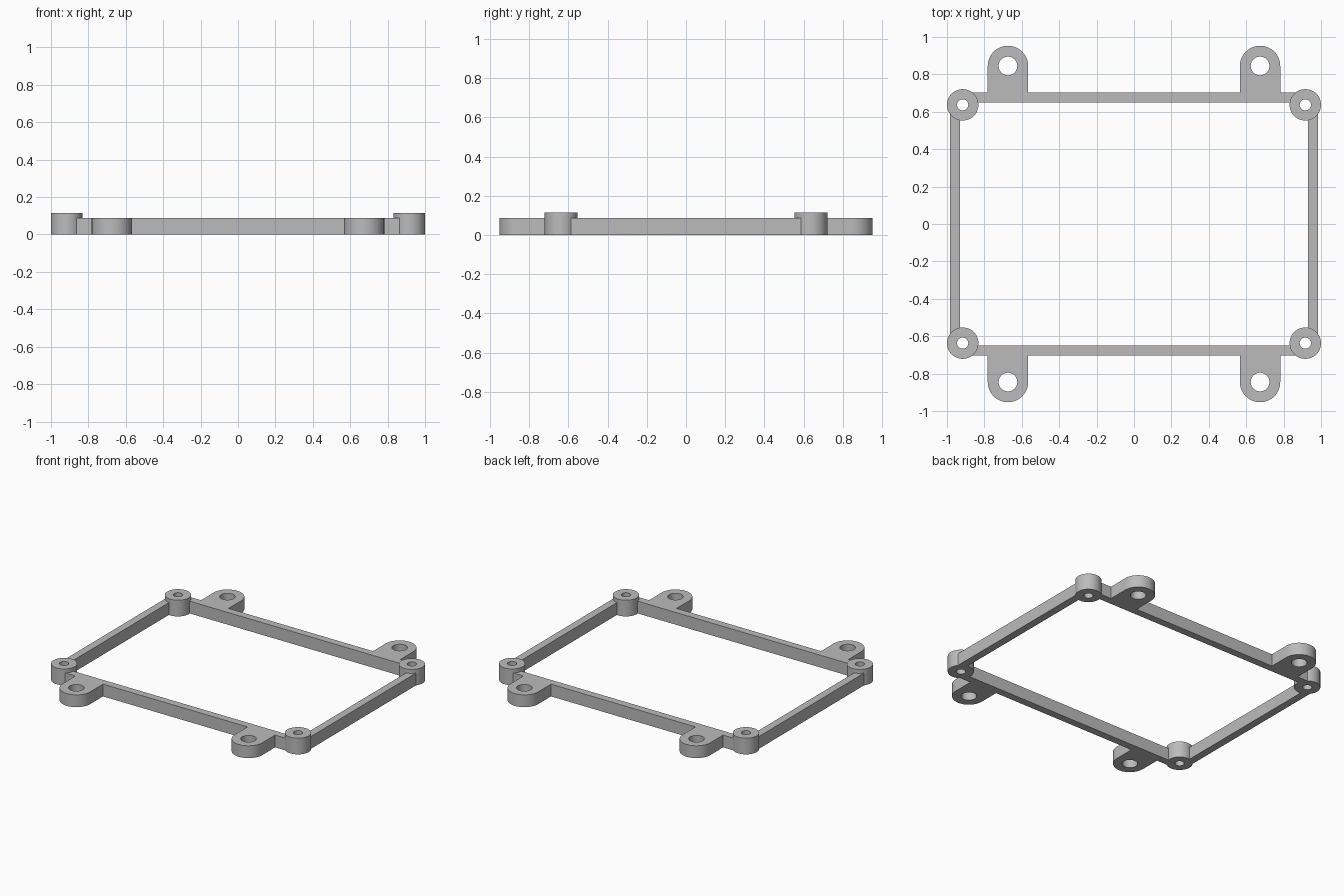
import bpy, bmesh
from math import sin, cos, pi

cube = bpy.data.objects.get("Cube")
if cube:
    bpy.data.objects.remove(cube, do_unlink=True)

grey = bpy.data.materials.new("light grey plastic")
grey.use_nodes = True
COLOUR = (0.5, 0.5, 0.5, 1)
grey.diffuse_color = COLOUR
grey.node_tree.nodes["Principled BSDF"].inputs["Base Color"].default_value = COLOUR

FRAME_H, BOSS_H = 0.087, 0.115
BOSS_X, BOSS_Y, BOSS_R, BOSS_HOLE = 0.916, 0.637, 0.084, 0.03
BAR_IN_X, BAR_OUT_X = 0.929, 0.983
BAR_IN_Y, BAR_OUT_Y = 0.649, 0.702
TAB_X, TAB_Y, TAB_R, TAB_HOLE = 0.674, 0.845, 0.108, 0.05


def arc(cx, cy, r, start, end, n):
    return [(cx + r * cos(start + (end - start) * i / n),
             cy + r * sin(start + (end - start) * i / n)) for i in range(n + 1)]


def circle(cx, cy, r, n=48):
    return arc(cx, cy, r, 0, 2 * pi, n)[:-1]


def plate(name, loops, height):
    """Fill an outline (with optional hole loops) and extrude it upward."""
    bm = bmesh.new()
    edges = []
    for loop in loops:
        vs = [bm.verts.new((x, y, 0)) for x, y in loop]
        edges += [bm.edges.new((vs[i - 1], vs[i])) for i in range(len(vs))]
    bmesh.ops.triangle_fill(bm, edges=edges, use_beauty=True)
    ext = bmesh.ops.extrude_face_region(bm, geom=bm.faces[:], use_keep_orig=True)
    top = [v for v in ext["geom"] if isinstance(v, bmesh.types.BMVert)]
    bmesh.ops.translate(bm, vec=(0, 0, height), verts=top)
    bmesh.ops.recalc_face_normals(bm, faces=bm.faces[:])
    mesh = bpy.data.meshes.new(name)
    bm.to_mesh(mesh)
    bm.free()
    mesh.materials.append(grey)
    obj = bpy.data.objects.new(name, mesh)
    bpy.context.collection.objects.link(obj)
    bpy.ops.object.select_all(action="DESELECT")
    obj.select_set(True)
    bpy.context.view_layer.objects.active = obj
    bpy.ops.object.shade_smooth_by_angle(angle=pi / 6)


def bar(name, x0, x1, y0, y1):
    plate(name, [[(x0, y0), (x1, y0), (x1, y1), (x0, y1)]], FRAME_H)


# Rails stop inside the boss walls so the screw holes stay open
LONG_END, SIDE_END = BOSS_X - 0.05, BOSS_Y - 0.047
for s, end, side in ((-1, "front", "right"), (1, "back", "left")):
    bar(end + "_rail", -LONG_END, LONG_END, s * BAR_IN_Y, s * BAR_OUT_Y)
    bar(side + "_rail", s * BAR_IN_X, s * BAR_OUT_X, -SIDE_END, SIDE_END)

for sy, end in ((-1, "front"), (1, "back")):
    for sx, side in ((-1, "right"), (1, "left")):
        # Raised corner boss with screw hole
        x, y = sx * BOSS_X, sy * BOSS_Y
        plate(f"{end}_{side}_corner_boss",
              [circle(x, y, BOSS_R), circle(x, y, BOSS_HOLE)], BOSS_H)
        # Rounded mounting tab outside the rail
        x, y = sx * TAB_X, sy * TAB_Y
        outline = arc(x, y, TAB_R, 0, sy * pi, 24)
        outline += [(x - TAB_R, sy * BAR_OUT_Y), (x + TAB_R, sy * BAR_OUT_Y)]
        plate(f"{end}_{side}_mounting_tab",
              [outline, circle(x, y, TAB_HOLE)], FRAME_H)
